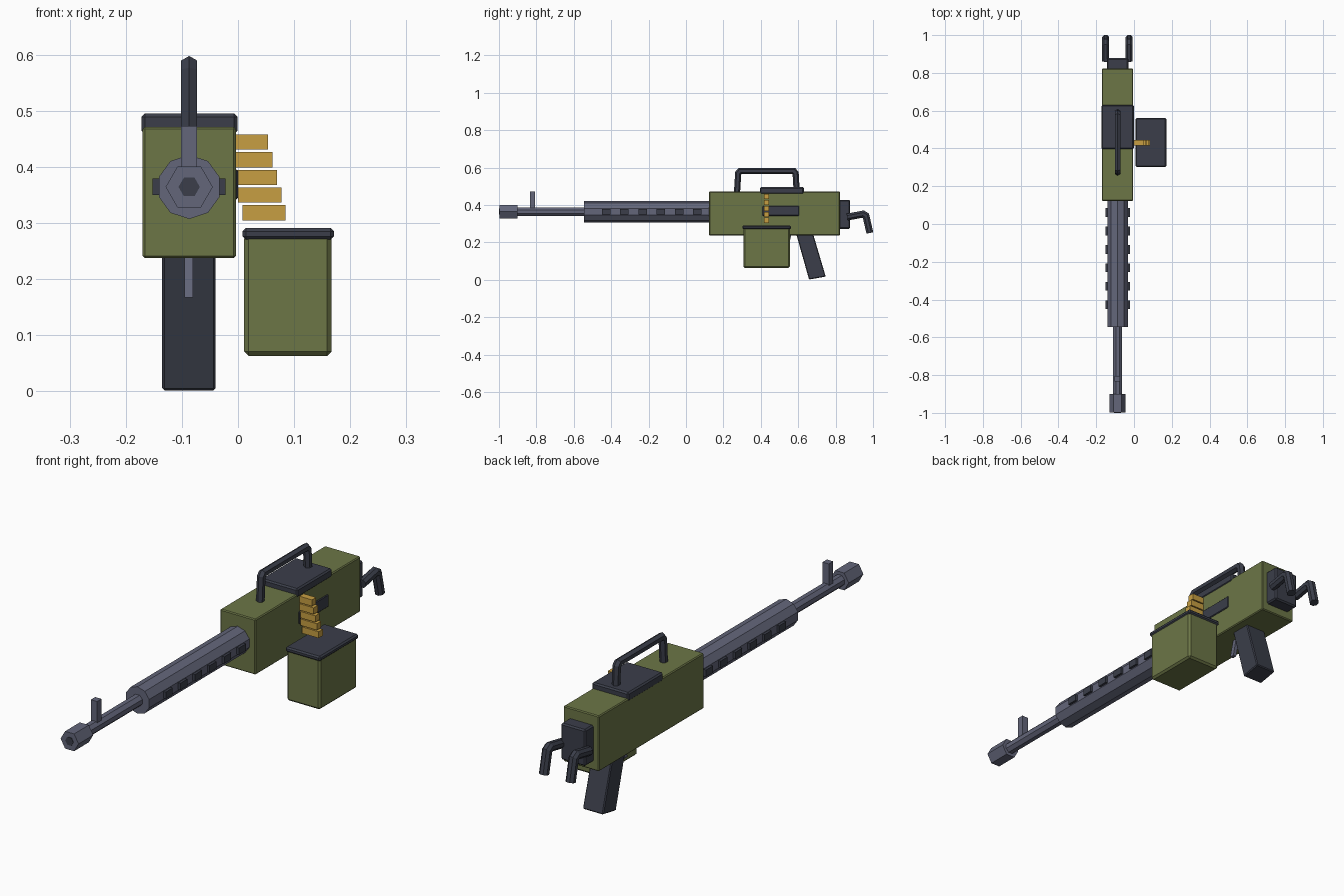
import bpy, bmesh, math
from mathutils import Vector

cube = bpy.data.objects.get("Cube")
if cube:
    bpy.data.objects.remove(cube, do_unlink=True)


def material(name, rgb):
    m = bpy.data.materials.new(name)
    m.use_nodes = True
    m.diffuse_color = (*rgb, 1)
    m.node_tree.nodes["Principled BSDF"].inputs["Base Color"].default_value = (*rgb, 1)
    return m


OLIVE = material("olive paint", (0.15, 0.18, 0.062))
DARK = material("dark steel", (0.043, 0.048, 0.068))
METAL = material("grey steel", (0.125, 0.133, 0.195))
BRASS = material("brass", (0.57, 0.345, 0.055))
AXIS_X, AXIS_Z = -0.087, 0.364


def finish(bm, name, mat, bevel=0):
    bmesh.ops.recalc_face_normals(bm, faces=bm.faces)
    mesh = bpy.data.meshes.new(name)
    bm.to_mesh(mesh)
    bm.free()
    mesh.materials.append(mat)
    ob = bpy.data.objects.new(name, mesh)
    bpy.context.collection.objects.link(ob)
    if bevel:
        mod = ob.modifiers.new("edge chamfer", 'BEVEL')
        mod.width, mod.segments = bevel, 1
    return ob


def box(name, xs, ys, zs, mat, bevel=0):
    bm = bmesh.new()
    bmesh.ops.create_cube(bm, size=1)
    for v in bm.verts:
        v.co = [sum(r) / 2 + c * (r[1] - r[0]) for r, c in zip((xs, ys, zs), v.co)]
    return finish(bm, name, mat, bevel)


def slab(name, outline, xs, mat, bevel=0):
    """Side outline of (y, z) points extruded across x."""
    bm = bmesh.new()
    face = bm.faces.new([bm.verts.new((xs[0], y, z)) for y, z in outline])
    ext = bmesh.ops.extrude_face_region(bm, geom=[face])["geom"]
    verts = [g for g in ext if isinstance(g, bmesh.types.BMVert)]
    bmesh.ops.translate(bm, verts=verts, vec=(xs[1] - xs[0], 0, 0))
    return finish(bm, name, mat, bevel)


def tube(name, path, radius, sides, mat, x=AXIS_X, spin=0.0):
    """Mitred polygonal tube along a (y, z) path."""
    pts = [Vector(p) for p in path]
    bm = bmesh.new()
    rings = []
    for i, p in enumerate(pts):
        d_in = (p - pts[i - 1]).normalized() if i else (pts[1] - p).normalized()
        d_out = (pts[i + 1] - p).normalized() if i < len(pts) - 1 else d_in
        t = (d_in + d_out).normalized()
        n = Vector((-t.y, t.x)) / t.dot(d_in)
        ring = []
        for k in range(sides):
            a = spin + math.tau * k / sides
            q = p + n * radius * math.cos(a)
            ring.append(bm.verts.new((x + radius * math.sin(a), q.x, q.y)))
        rings.append(ring)
    for a, b in zip(rings, rings[1:]):
        for k in range(sides):
            j = (k + 1) % sides
            bm.faces.new((a[k], a[j], b[j], b[k]))
    bm.faces.new(rings[0])
    bm.faces.new(rings[-1])
    return finish(bm, name, mat)


def along(y0, y1):
    return [(y0, AXIS_Z), (y1, AXIS_Z)]


# Receiver with top cover, side port and back plate
box("receiver", (-0.17, -0.004), (0.123, 0.823), (0.237, 0.471), OLIVE, 0.004)
box("top_cover", (-0.172, -0.001), (0.396, 0.63), (0.458, 0.495), DARK, 0.006)
box("side_port", (-0.02, 0.0), (0.41, 0.605), (0.342, 0.395), DARK, 0.003)
box("back_plate", (-0.144, -0.03), (0.815, 0.878), (0.272, 0.426), DARK, 0.006)

# Barrel group
tube("barrel_shroud", along(-0.545, 0.15), 0.057, 10, METAL)
tube("barrel", along(-0.92, -0.53), 0.025, 8, METAL, spin=math.pi / 8)
tube("muzzle", along(-0.998, -0.9), 0.042, 6, METAL, spin=math.pi / 6)
tube("bore", along(-1.0, -0.99), 0.019, 6, DARK, spin=math.pi / 6)
box("front_sight", (-0.102, -0.073), (-0.835, -0.806), (0.375, 0.473), METAL)
for i in range(6):
    y = -0.427 + i * 0.0975
    box(f"shroud_vent_{i + 1}", (AXIS_X - 0.065, AXIS_X + 0.065),
        (y - 0.023, y + 0.023), (0.35, 0.379), DARK)

# Carry handle
tube("carry_handle", [(0.273, 0.47), (0.279, 0.57), (0.289, 0.581),
                      (0.576, 0.581), (0.586, 0.57), (0.592, 0.47)], 0.0165, 6, DARK)

# Twin rear grips
for side, x in (("right", -0.15), ("left", -0.026)):
    tube(f"rear_grip_{side}", [(0.862, 0.335), (0.947, 0.351), (0.962, 0.342),
                               (0.983, 0.25)], 0.02, 8, DARK, x, math.pi / 8)

# Pistol grip and trigger
slab("pistol_grip", [(0.585, 0.26), (0.675, 0.26), (0.747, 0.017), (0.658, 0.001)],
     (-0.135, -0.04), DARK, 0.004)
slab("trigger", [(0.545, 0.245), (0.565, 0.245), (0.545, 0.167), (0.525, 0.167)],
     (-0.095, -0.08), METAL)

# Ammunition box and belt
box("ammo_box", (0.011, 0.167), (0.307, 0.556), (0.063, 0.28), OLIVE, 0.008)
box("ammo_box_lid", (0.008, 0.171), (0.302, 0.561), (0.27, 0.291), DARK, 0.006)
for i in range(5):
    x, z = 0.008 - 0.0078 * i, 0.318 + 0.0315 * i
    box(f"cartridge_{i + 1}", (x, x + 0.077), (0.416, 0.444),
        (z - 0.0135, z + 0.0135), BRASS)
